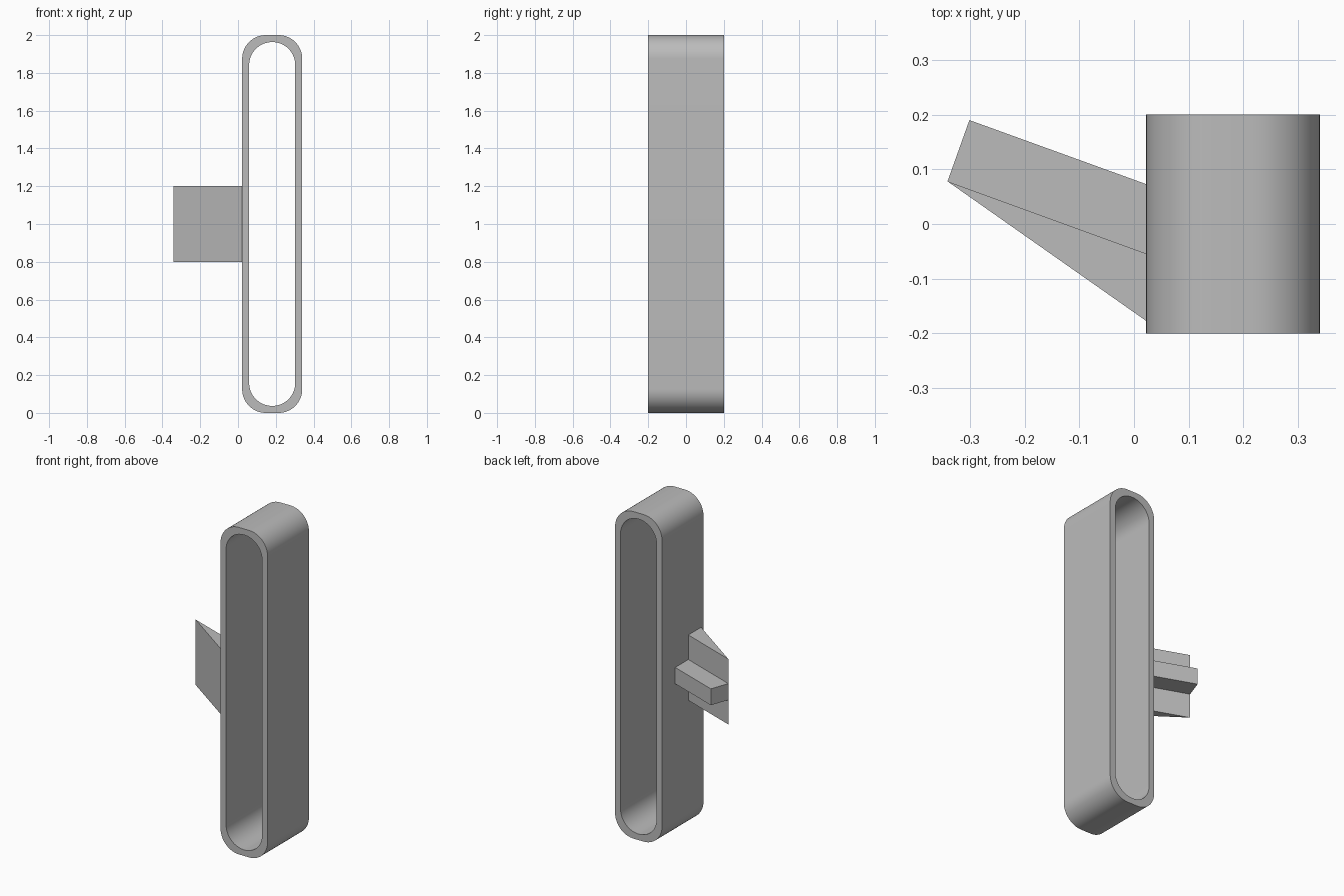
import bpy, bmesh, math

if "Cube" in bpy.data.objects:
    bpy.data.objects.remove(bpy.data.objects["Cube"])

grey = bpy.data.materials.new("plain grey")
grey.use_nodes = True
colour = (0.5, 0.5, 0.5, 1)
grey.diffuse_color = colour
grey.node_tree.nodes["Principled BSDF"].inputs["Base Color"].default_value = colour


def finish(bm, name):
    bmesh.ops.recalc_face_normals(bm, faces=bm.faces)
    mesh = bpy.data.meshes.new(name)
    bm.to_mesh(mesh)
    bm.free()
    mesh.materials.append(grey)
    obj = bpy.data.objects.new(name, mesh)
    bpy.context.collection.objects.link(obj)
    return obj


def rounded_rect(cx, cz, half_w, half_h, radius, steps=16):
    """Rounded rectangle outline in x and z."""
    points = []
    for i, (sx, sz) in enumerate([(1, 1), (-1, 1), (-1, -1), (1, -1)]):
        for k in range(steps + 1):
            a = math.pi / 2 * (i + k / steps)
            points.append((cx + sx * (half_w - radius) + radius * math.cos(a),
                           cz + sz * (half_h - radius) + radius * math.sin(a)))
    return points


def prism(name, plan, low, high):
    """Upright prism from a plan outline."""
    bm = bmesh.new()
    face = bm.faces.new([bm.verts.new((x, y, low)) for x, y in plan])
    top = bmesh.ops.extrude_face_region(bm, geom=[face])["geom"]
    bmesh.ops.translate(bm, vec=(0, 0, high - low),
                        verts=[v for v in top if isinstance(v, bmesh.types.BMVert)])
    return finish(bm, name)


# Tall loop: outer and inner outlines bridged front, back and through
outer = rounded_rect(0.181, 1, 0.159, 1, 0.125)
inner = rounded_rect(0.181, 1, 0.122, 0.963, 0.1215)
bm = bmesh.new()
rings = [[bm.verts.new((x, y, z)) for x, z in outline]
         for outline, y in ((outer, -0.2), (outer, 0.2), (inner, 0.2), (inner, -0.2))]
for r in range(4):
    a, b = rings[r], rings[(r + 1) % 4]
    for i in range(len(a)):
        j = (i + 1) % len(a)
        bm.faces.new((a[i], a[j], b[j], b[i]))
loop = finish(bm, "tall_loop")
bpy.context.view_layer.objects.active = loop
loop.select_set(True)
bpy.ops.object.shade_smooth_by_angle(angle=math.radians(40))

# Side bracket: angled wedge with a narrow rib behind it
tip, root = (-0.341, 0.078), (0.022, -0.054)
prism("bracket_wedge", [tip, (0.022, -0.177), root], 0.8, 1.2)
prism("bracket_rib", [tip, root, (0.022, 0.073), (-0.301, 0.19)], 0.95, 1.05)
